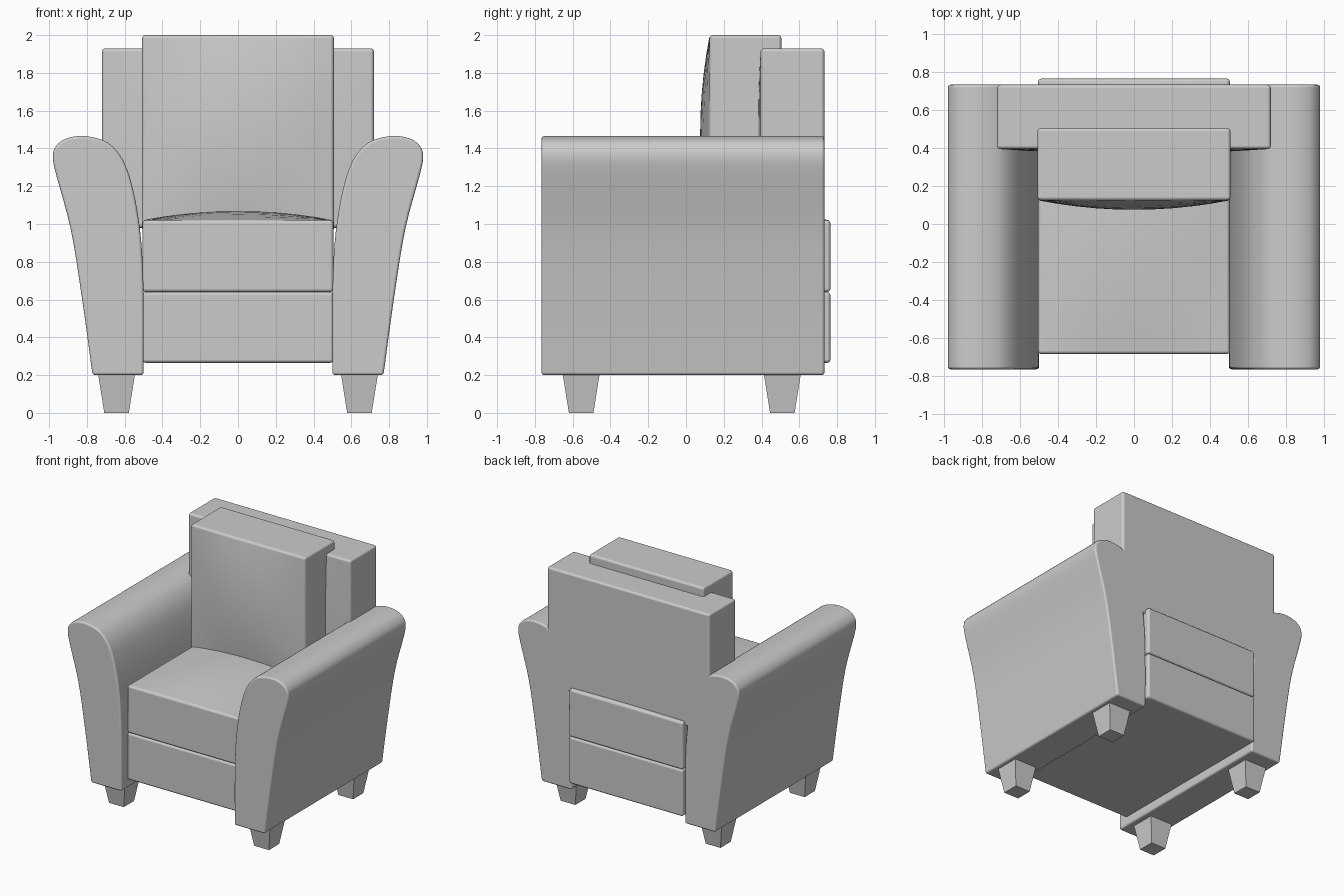
import bpy, bmesh
from mathutils import Vector

if "Cube" in bpy.data.objects:
    bpy.data.objects.remove(bpy.data.objects["Cube"])


def make(name, bm, bevel=0.0, mirror=False, smooth=True):
    bmesh.ops.recalc_face_normals(bm, faces=bm.faces)
    mesh = bpy.data.meshes.new(name)
    bm.to_mesh(mesh)
    bm.free()
    ob = bpy.data.objects.new(name, mesh)
    bpy.context.collection.objects.link(ob)
    for p in mesh.polygons:
        p.use_smooth = smooth
    if bevel:
        m = ob.modifiers.new("soft_edges", 'BEVEL')
        m.width, m.segments = bevel, 3
        m.limit_method, m.angle_limit = 'ANGLE', 0.7
        m.harden_normals = smooth
    if mirror:
        ob.modifiers.new("mirror", 'MIRROR')
    return ob


def cushion(name, lo, hi, axis=None, sign=1, bulge=0.0, bevel=0.018):
    """Soft-edged box; one face may be puffed outward."""
    lo, hi = Vector(lo), Vector(hi)
    mid, half = (lo + hi) / 2, (hi - lo) / 2
    bm = bmesh.new()
    bmesh.ops.create_cube(bm, size=2)
    if bulge:
        bmesh.ops.subdivide_edges(bm, edges=bm.edges[:], cuts=9, use_grid_fill=True)
    for v in bm.verts:
        c = v.co.copy()
        v.co = Vector(mid[i] + c[i] * half[i] for i in range(3))
        if bulge and c[axis] * sign > 0.99:
            a, b = [c[i] for i in range(3) if i != axis]
            v.co[axis] += sign * bulge * (1 - a * a) * (1 - b * b)
    return make(name, bm, bevel)


def spline(points, steps=4):
    """Catmull-Rom curve through the points."""
    p = [Vector(q) for q in points]
    p = [2 * p[0] - p[1]] + p + [2 * p[-1] - p[-2]]
    out = []
    for a, b, c, d in zip(p, p[1:], p[2:], p[3:]):
        for k in range(steps):
            t = k / steps
            out.append(0.5 * (2 * b + (c - a) * t + (2 * a - 5 * b + 4 * c - d) * t * t
                              + (3 * b - a - 3 * c + d) * t ** 3))
    return out + [p[-2]]


# Flared, round-topped arms
outline = spline([(0.77, 0.2), (0.825, 0.6), (0.885, 0.97), (0.965, 1.27), (0.98, 1.36),
                  (0.965, 1.41), (0.92, 1.448), (0.84, 1.466), (0.75, 1.455), (0.675, 1.42),
                  (0.61, 1.34), (0.565, 1.22), (0.53, 1.05), (0.508, 0.85), (0.5, 0.6),
                  (0.5, 0.2)])
bm = bmesh.new()
face = bm.faces.new([bm.verts.new((q.x, -0.765, q.y)) for q in outline])
ext = bmesh.ops.extrude_face_region(bm, geom=[face], use_keep_orig=True)
for e in ext["geom"]:
    if isinstance(e, bmesh.types.BMVert):
        e.co.y = 0.733
make("arms", bm, bevel=0.015, mirror=True)

# Base, seat and back
cushion("base", (-0.505, -0.685, 0.265), (0.505, 0.765, 0.64))
cushion("seat", (-0.505, -0.685, 0.64), (0.505, 0.765, 1.02), 2, 1, 0.05)
cushion("back_frame", (-0.72, 0.395, 0.98), (0.72, 0.733, 1.93), 1, -1, 0.025)
cushion("back_cushion", (-0.508, 0.125, 0.96), (0.508, 0.505, 2.0), 1, -1, 0.05)

# Tapered legs
for name, y in (("front_legs", -0.555), ("rear_legs", 0.51)):
    bm = bmesh.new()
    bmesh.ops.create_cube(bm, size=2)
    for v in bm.verts:
        s = 0.1 if v.co.z > 0 else 0.065
        v.co = Vector((0.643 + v.co.x * s, y + v.co.y * s, 0.22 if v.co.z > 0 else 0))
    make(name, bm, mirror=True, smooth=False)
